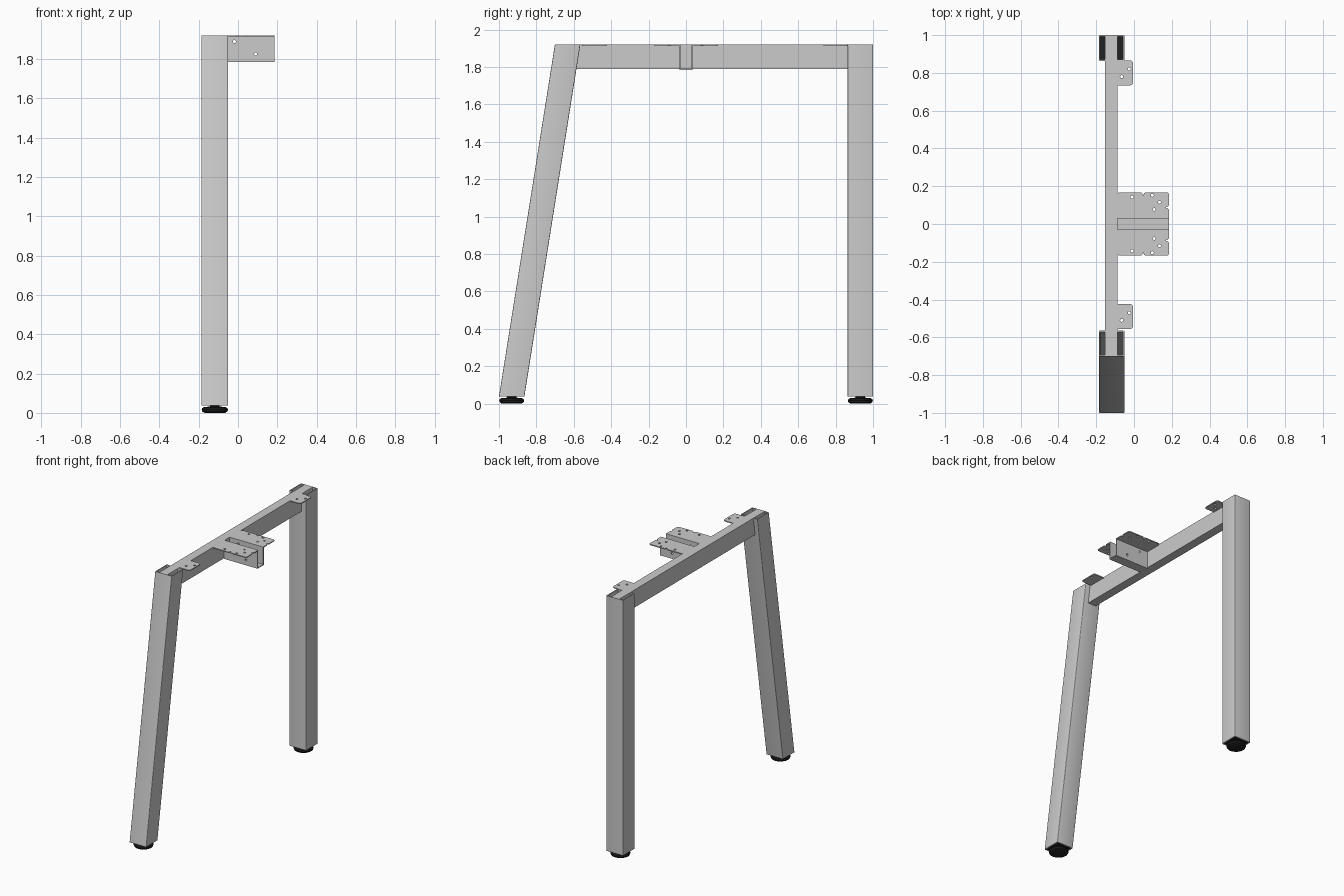
import bpy, bmesh, math
from mathutils import Vector, Matrix

if "Cube" in bpy.data.objects:
    bpy.data.objects.remove(bpy.data.objects["Cube"])

CX, HALF, TOP, BASE = -0.118, 0.068, 1.92, 0.038   # leg centre line, half width, heights
BX0, BX1 = -0.154, -0.088                          # beam sides in x
T = 0.007                                          # sheet thickness

black = bpy.data.materials.new("black_plastic")
black.diffuse_color = (0.015, 0.015, 0.015, 1)
black.use_nodes = True
black.node_tree.nodes["Principled BSDF"].inputs["Base Color"].default_value = black.diffuse_color


def finish(name, bm, mat=None):
    bmesh.ops.recalc_face_normals(bm, faces=bm.faces[:])
    me = bpy.data.meshes.new(name)
    bm.to_mesh(me)
    bm.free()
    ob = bpy.data.objects.new(name, me)
    bpy.context.collection.objects.link(ob)
    if mat:
        me.materials.append(mat)
    bpy.ops.object.select_all(action='DESELECT')
    ob.select_set(True)
    bpy.context.view_layer.objects.active = ob
    bpy.ops.object.shade_smooth_by_angle(angle=math.radians(35))
    return ob


def fillet(pts, seg=5):
    """Round the corners of (x, y, radius) points."""
    out = []
    for i, (x, y, r) in enumerate(pts):
        p = Vector((x, y))
        if r == 0:
            out.append(p)
            continue
        a = p + (Vector(pts[i - 1][:2]) - p).normalized() * r
        b = p + (Vector(pts[(i + 1) % len(pts)][:2]) - p).normalized() * r
        for k in range(seg + 1):
            t = k / seg * math.pi / 2
            out.append(p + (a - p) * (1 - math.sin(t)) + (b - p) * (1 - math.cos(t)))
    return out


def circle(x, y, r, n=16):
    return [Vector((x + r * math.cos(2 * math.pi * i / n), y + r * math.sin(2 * math.pi * i / n)))
            for i in range(n)]


def plate(name, outline, holes, matrix):
    """Flat sheet with round holes, from a filled 2D curve."""
    cu = bpy.data.curves.new(name, 'CURVE')
    cu.dimensions, cu.fill_mode, cu.extrude = '2D', 'BOTH', T / 2
    for loop in [fillet(outline)] + [circle(x, y, 0.008) for x, y in holes]:
        sp = cu.splines.new('POLY')
        sp.points.add(len(loop) - 1)
        for pt, p in zip(sp.points, loop):
            pt.co = (p.x, p.y, 0, 1)
        sp.use_cyclic_u = True
    tmp = bpy.data.objects.new(name + "_curve", cu)
    bpy.context.collection.objects.link(tmp)
    bm = bmesh.new()
    me = bpy.data.meshes.new_from_object(tmp.evaluated_get(bpy.context.evaluated_depsgraph_get()))
    bm.from_mesh(me)
    bpy.data.objects.remove(tmp)
    bpy.data.meshes.remove(me)
    bmesh.ops.remove_doubles(bm, verts=bm.verts[:], dist=1e-5)
    bm.transform(matrix)
    return finish(name, bm)


def prism(name, corners, mat=None):
    """Six-sided block from 4 bottom and 4 top corners."""
    bm = bmesh.new()
    for c in corners:
        bm.verts.new(c)
    bmesh.ops.convex_hull(bm, input=bm.verts[:])
    bmesh.ops.dissolve_limit(bm, angle_limit=0.01, verts=bm.verts[:], edges=bm.edges[:])
    return finish(name, bm, mat)


def box(name, x0, x1, y0, y1, z0, z1, mat=None):
    return prism(name, [(x, y, z) for x in (x0, x1) for y in (y0, y1) for z in (z0, z1)], mat)


def square(h, r):
    return fillet([(-h, -h, r), (h, -h, r), (h, h, r), (-h, h, r)], 3)


def leg(name, y_bot, y_top):
    """Open square tube, sheared between the bottom and top centres."""
    bm = bmesh.new()
    rings = [[bm.verts.new((CX + p.x, y + p.y, z)) for p in square(h, r)]
             for h, r, y, z in ((HALF, 0.005, y_bot, BASE), (HALF, 0.005, y_top, TOP),
                                (HALF - T, 0.002, y_top, TOP), (HALF - T, 0.002, y_bot, BASE))]
    n = len(rings[0])
    for a in range(4):
        ra, rb = rings[a], rings[(a + 1) % 4]
        for i in range(n):
            bm.faces.new((ra[i], ra[(i + 1) % n], rb[(i + 1) % n], rb[i]))
    finish(name, bm)


def foot(name, y):
    """Lathed levelling foot."""
    prof = [(0, 0), (0.052, 0), (0.063, 0.006), (0.067, 0.016), (0.064, 0.024),
            (0.054, 0.03), (0.025, 0.032), (0.025, 0.045), (0, 0.045)]
    bm = bmesh.new()
    vs = [bm.verts.new((r, 0, z)) for r, z in prof]
    es = [bm.edges.new(e) for e in zip(vs, vs[1:])]
    bmesh.ops.spin(bm, geom=vs + es, cent=(0, 0, 0), axis=(0, 0, 1), angle=2 * math.pi, steps=32)
    bmesh.ops.remove_doubles(bm, verts=bm.verts[:], dist=1e-5)
    bm.transform(Matrix.Translation((CX, y, 0)))
    finish(name, bm, black)


# Legs with end plugs and feet
Y_BACK, Y_FRONT, Y_FRONT_TOP = 0.932, -0.932, -0.633
for side, yb, yt in (("front", Y_FRONT, Y_FRONT_TOP), ("back", Y_BACK, Y_BACK)):
    leg(side + "_leg", yb, yt)
    h = HALF - T
    box(side + "_leg_plug", CX - h, CX + h, yb - h, yb + h, BASE + 0.002, BASE + 0.016, black)
    foot(side + "_foot", yb)

# Top beam, front end slanted to match the leg
slope = (Y_FRONT_TOP - Y_FRONT) / (TOP - BASE)
Z0 = 1.79
y_end = Y_FRONT_TOP - HALF + 0.003
prism("top_beam", [(x, y, z) for x in (BX0, BX1) for y, z in
      ((y_end - slope * (TOP - Z0), Z0), (y_end, TOP), (0.997, Z0), (0.997, TOP))])

# Small fixing tabs
lift = Matrix.Translation((0, 0, TOP - T / 2))
for side, y in (("front", -0.49), ("back", 0.80)):
    plate(side + "_fixing_tab",
          [(BX1, y - 0.066, 0), (-0.005, y - 0.066, 0.016), (-0.005, y + 0.066, 0.016), (BX1, y + 0.066, 0)],
          [(-0.065, y - 0.02), (-0.025, y + 0.02)], lift)

# Central hat-shaped bracket: channel walls, floor and notched flanges
X1, W, F = 0.185, 0.036, 0.168
flange = [(BX1, W - T, 0), (BX1, F, 0.014), (0.046, F, 0.014), (0.046, F - 0.016, 0),
          (0.051, F - 0.016, 0), (0.051, F, 0.014), (X1, F, 0.014), (X1, 0.09, 0.014),
          (X1 - 0.016, 0.09, 0), (X1 - 0.016, 0.085, 0), (X1, 0.085, 0.014), (X1, W - T, 0)]
holes = [(-0.01, 0.142), (0.097, 0.152), (0.135, 0.115), (0.107, 0.077)]
wall = [(BX1, 1.785, 0), (X1, 1.785, 0), (X1, TOP - T / 2, 0), (BX1, TOP - T / 2, 0)]
for side, s in (("front", -1), ("back", 1)):
    plate(side + "_bracket_flange", [(x, s * y, r) for x, y, r in flange],
          [(x, s * y) for x, y in holes], lift)
    plate(side + "_bracket_wall", wall, [(-0.018, 1.888), (0.09, 1.825)],
          Matrix.Translation((0, s * (W - T / 2), 0)) @ Matrix.Rotation(math.pi / 2, 4, 'X'))
box("bracket_floor", BX1, X1, -W + T, W - T, 1.785, 1.785 + T)
